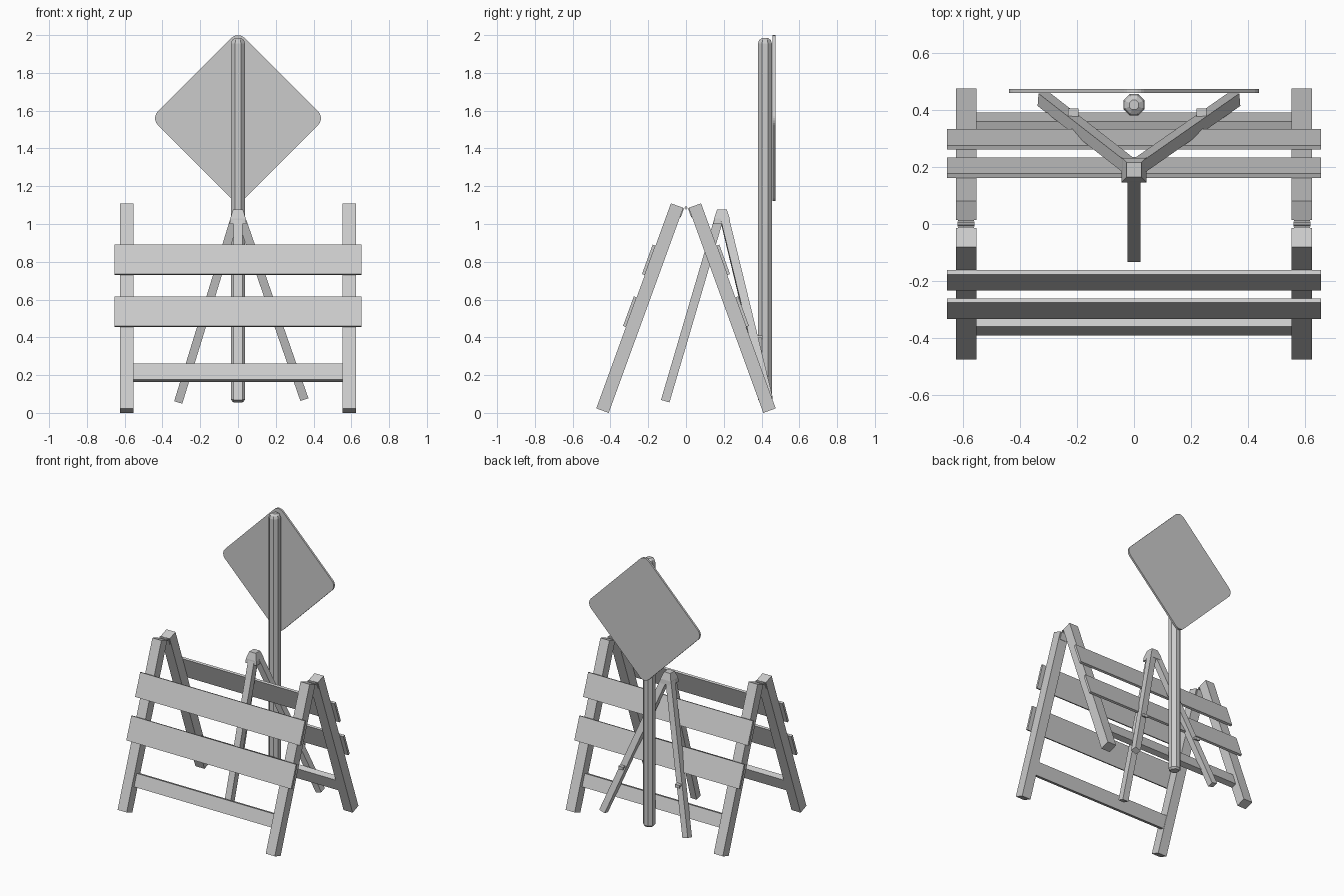
import bpy, bmesh, math
from mathutils import Matrix, Vector

cube = bpy.data.objects.get("Cube")
if cube:
    bpy.data.objects.remove(cube, do_unlink=True)

grey = bpy.data.materials.new("plain grey")
grey.use_nodes = True
grey.diffuse_color = (0.6, 0.6, 0.6, 1)
grey.node_tree.nodes["Principled BSDF"].inputs["Base Color"].default_value = (0.6, 0.6, 0.6, 1)


def finish(name, bm):
    bmesh.ops.recalc_face_normals(bm, faces=bm.faces)
    mesh = bpy.data.meshes.new(name)
    bm.to_mesh(mesh)
    bm.free()
    mesh.materials.append(grey)
    obj = bpy.data.objects.new(name, mesh)
    bpy.context.collection.objects.link(obj)
    return obj


def box(name, size, centre, rotation=Matrix.Identity(4)):
    bm = bmesh.new()
    m = Matrix.Translation(centre) @ rotation @ Matrix.Diagonal((*size, 1))
    bmesh.ops.create_cube(bm, size=1, matrix=m)
    return finish(name, bm)


def rings(name, profile, sides, centre, turn, caps=(True, True)):
    """Stack of polygon rings from (radius, height) pairs."""
    bm = bmesh.new()
    loops = []
    for r, z in profile:
        angles = [turn + 2 * math.pi * i / sides for i in range(sides)]
        loops.append([bm.verts.new((centre[0] + r * math.cos(a),
                                    centre[1] + r * math.sin(a), z)) for a in angles])
    for low, high in zip(loops, loops[1:]):
        for i in range(sides):
            j = (i + 1) % sides
            bm.faces.new((low[i], low[j], high[j], high[i]))
    if caps[0]:
        bm.faces.new(loops[0])
    if caps[1]:
        bm.faces.new(loops[-1])
    return finish(name, bm)


def beam(name, start, end, width):
    """Square bar between two points, its sides squared to the y axis."""
    start, end = Vector(start), Vector(end)
    d = (end - start).normalized()
    lx = Vector((0, 1, 0)).cross(d).normalized()
    ly = d.cross(lx)
    rot = Matrix((lx, ly, d)).transposed().to_4x4()
    return box(name, (width, width, (end - start).length), (start + end) / 2, rot)


# Barricade: two leaning frames, front (s=-1) and back (s=1)
lean = math.radians(20)
for s, side in ((-1, "front"), (1, "back")):
    rot = Matrix.Rotation(s * lean, 4, 'X')
    u = Vector((0, -s * math.sin(lean), math.cos(lean)))   # up the frame
    n = Vector((0, s * math.cos(lean), math.sin(lean)))    # out of the frame
    base = Vector((0, s * 0.442, 0.012))
    for x, lr in ((0.589, "left"), (-0.589, "right")):
        across = Vector((x, 0, 0))
        box(f"{side}_{lr}_leg", (0.072, 0.07, 1.155), base + across + u * 0.5775, rot)
        box(f"{side}_{lr}_hinge_leaf", (0.056, 0.005, 0.05),
            base + across + u * 1.128 - n * 0.0372, rot)
    for label, height in (("upper", 0.834), ("lower", 0.542)):
        box(f"{side}_{label}_board", (1.31, 0.016, 0.166), base + u * height + n * 0.043, rot)
    box(f"{side}_crossbar", (1.11, 0.04, 0.091), base + u * 0.217 - n * 0.012, rot)

# Hinge pins joining the frames
for x, lr in ((0.589, "left"), (-0.589, "right")):
    bm = bmesh.new()
    bmesh.ops.create_cone(bm, cap_ends=True, segments=8, radius1=0.008, radius2=0.008, depth=0.06,
                          matrix=Matrix.Translation((x, 0, 1.085)) @ Matrix.Rotation(math.pi / 2, 4, 'Y'))
    finish(f"{lr}_hinge_pin", bm)

# Eight-sided sign post with chamfered ends
R = 0.0405
rings("sign_post", [(0.03, 0.058), (R, 0.07), (R, 1.955), (0.034, 1.973), (0.018, 1.984)],
      8, (0, 0.418), math.pi / 8)

# Diamond sign plate with rounded corners
bm = bmesh.new()
corner, half = 0.05, 0.46
reach = half - corner * math.sqrt(2)
outline = []
for k in range(4):
    mid = k * math.pi / 2
    for i in range(7):
        a = mid + math.radians(-45 + 15 * i)
        outline.append(bm.verts.new((reach * math.cos(mid) + corner * math.cos(a), 0.459,
                                     1.56 + reach * math.sin(mid) + corner * math.sin(a))))
face = bm.faces.new(outline)
new = bmesh.ops.extrude_face_region(bm, geom=[face])["geom"]
bmesh.ops.translate(bm, vec=(0, 0.014, 0), verts=[v for v in new if isinstance(v, bmesh.types.BMVert)])
# keep the flat face that closes the plate
if not face.is_valid:
    bm.faces.new(outline)
finish("sign_plate", bm)

# Tripod stand: three legs under a flared cap
beam("tripod_front_leg", (0, -0.11, 0.062), (0, 0.172, 1.02), 0.047)
for name, foot in (("left", (0.35, 0.436, 0.075)), ("right", (-0.315, 0.436, 0.06))):
    top = Vector((0.012 if foot[0] > 0 else -0.012, 0.2, 1.045))
    foot = Vector(foot)
    beam(f"tripod_{name}_leg", foot, top, 0.045)
    # small clip on the back of the leg
    p = top.lerp(foot, 0.665)
    box(f"tripod_{name}_clip", (0.036, 0.03, 0.012), p + Vector((0, 0.032, 0.005)))
    box(f"tripod_{name}_clip_lip", (0.036, 0.006, 0.022), p + Vector((0, 0.045, 0)))

cap = rings("tripod_cap", [(0.063, 1.0), (0.058, 1.03), (0.036, 1.078)], 4, (0, 0.19),
            math.pi / 4, (False, True))
shell = cap.modifiers.new("thickness", 'SOLIDIFY')
shell.thickness = 0.005
